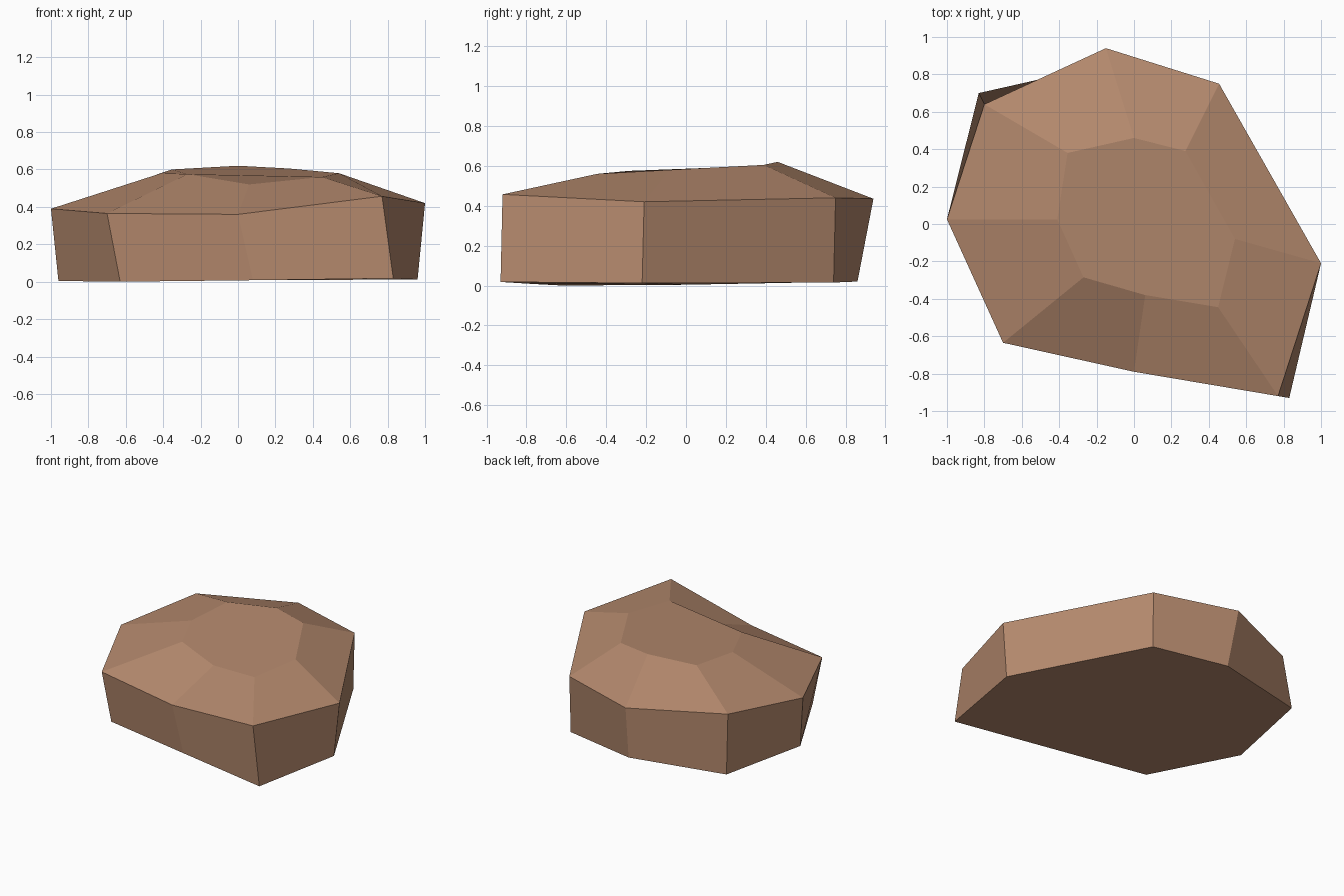
import bpy, bmesh

if "Cube" in bpy.data.objects:
    bpy.data.objects.remove(bpy.data.objects["Cube"])

# Three eight-sided rings of the boulder, each running counter-clockwise from the left
BASE = [(-0.96, 0.0, 0.004), (-0.63, -0.62, 0.0), (0.08, -0.77, 0.008), (0.83, -0.93, 0.018),
        (0.96, -0.22, 0.012), (0.45, 0.74, 0.015), (-0.12, 0.86, 0.02), (-0.83, 0.70, 0.02)]
RIM = [(-1.0, 0.025, 0.39), (-0.70, -0.635, 0.365), (0.0, -0.79, 0.36), (0.77, -0.92, 0.457),
       (1.0, -0.21, 0.42), (0.455, 0.75, 0.44), (-0.15, 0.94, 0.435), (-0.80, 0.64, 0.447)]
CROWN = [(-0.41, 0.025, 0.58), (-0.27, -0.285, 0.575), (0.06, -0.38, 0.52), (0.45, -0.445, 0.56),
         (0.54, -0.08, 0.58), (0.275, 0.39, 0.605), (0.0, 0.46, 0.62), (-0.355, 0.38, 0.60)]

stone = bpy.data.materials.new("brown stone")
stone.diffuse_color = (0.456, 0.25, 0.153, 1)
stone.use_nodes = True
stone.node_tree.nodes["Principled BSDF"].inputs["Base Color"].default_value = stone.diffuse_color


def loft(name, rings, material):
    """Skin a stack of rings with quads and cap both ends."""
    bm = bmesh.new()
    loops = [[bm.verts.new(p) for p in ring] for ring in rings]
    n = len(rings[0])
    for low, high in zip(loops, loops[1:]):
        for i in range(n):
            j = (i + 1) % n
            bm.faces.new((low[i], low[j], high[j], high[i]))
    bm.faces.new(loops[-1])
    bm.faces.new(loops[0][::-1])
    mesh = bpy.data.meshes.new(name)
    bm.to_mesh(mesh)
    bm.free()
    mesh.materials.append(material)
    obj = bpy.data.objects.new(name, mesh)
    bpy.context.collection.objects.link(obj)
    return obj


# Flat boulder: steep sides, sloping shoulder, flat crown
loft("boulder", [BASE, RIM, CROWN], stone)
